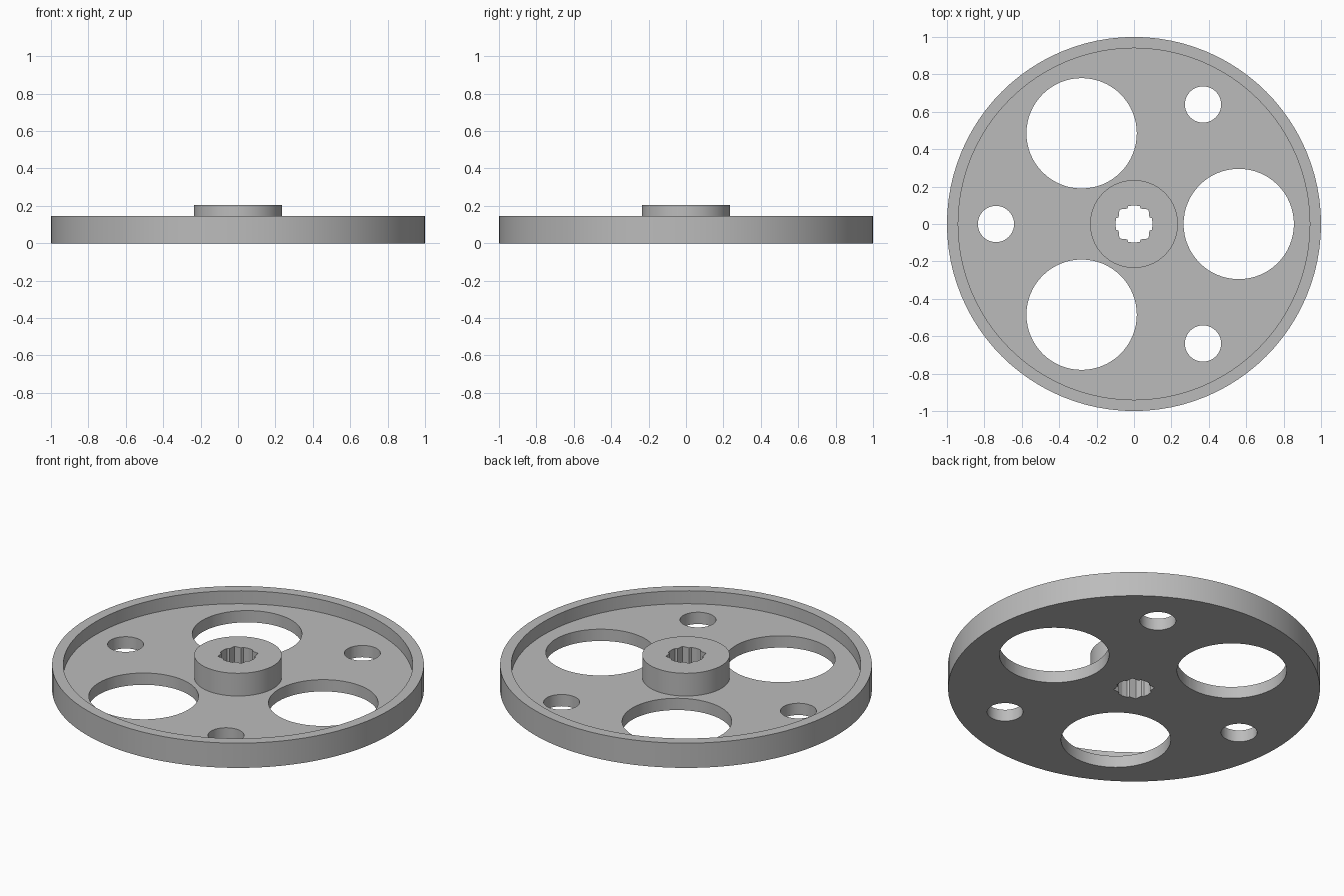
import bpy
import bmesh
import math
from mathutils import Matrix, Vector

cube = bpy.data.objects.get("Cube")
if cube:
    bpy.data.objects.remove(cube, do_unlink=True)

RIM_HEIGHT, FLOOR, HUB_HEIGHT = 0.147, 0.07, 0.205
RIM_INNER, HUB_RADIUS = 0.94, 0.235

grey = bpy.data.materials.new("plain grey")
grey.use_nodes = True
grey.diffuse_color = (0.5, 0.5, 0.5, 1)
grey.node_tree.nodes["Principled BSDF"].inputs["Base Color"].default_value = (0.5, 0.5, 0.5, 1)


def add_object(name, bm):
    bmesh.ops.recalc_face_normals(bm, faces=bm.faces)
    mesh = bpy.data.meshes.new(name)
    bm.to_mesh(mesh)
    bm.free()
    mesh.materials.append(grey)
    obj = bpy.data.objects.new(name, mesh)
    bpy.context.collection.objects.link(obj)
    return obj


def lathe(name, profile, segments):
    bm = bmesh.new()
    verts = [bm.verts.new((r, 0, z)) for r, z in profile]
    edges = [bm.edges.new(pair) for pair in zip(verts, verts[1:])]
    bmesh.ops.spin(bm, geom=verts + edges, cent=(0, 0, 0), axis=(0, 0, 1),
                   angle=math.tau, steps=segments, use_duplicate=False)
    bmesh.ops.remove_doubles(bm, verts=bm.verts, dist=0.0001)
    return add_object(name, bm)


def add_prism(bm, outline):
    # Tall prism that reaches through the whole wheel
    face = bm.faces.new([bm.verts.new((x, y, -0.1)) for x, y in outline])
    top = bmesh.ops.extrude_face_region(bm, geom=[face])["geom"]
    moved = [v for v in top if isinstance(v, bmesh.types.BMVert)]
    bmesh.ops.translate(bm, verts=moved, vec=(0, 0, 0.5))


def circle(cx, cy, radius, count):
    return [(cx + radius * math.cos(math.tau * i / count),
             cy + radius * math.sin(math.tau * i / count)) for i in range(count)]


# Dished wheel with raised rim and hub
wheel = lathe("wheel", [(0, 0), (1, 0), (1, RIM_HEIGHT), (RIM_INNER, RIM_HEIGHT),
                        (RIM_INNER, FLOOR), (HUB_RADIUS, FLOOR),
                        (HUB_RADIUS, HUB_HEIGHT), (0, HUB_HEIGHT)], 96)

# Three large openings and three small holes between them
bm = bmesh.new()
for k in range(3):
    a = math.tau * k / 3
    add_prism(bm, circle(0.56 * math.cos(a), 0.56 * math.sin(a), 0.295, 64))
    b = a + math.pi
    add_prism(bm, circle(0.738 * math.cos(b), 0.738 * math.sin(b), 0.097, 40))

# Fluted shaft bore: four arcs with a pointed corner between each pair
bore = []
for quarter in range(4):
    for degrees, radius in ((-24, 0.09), (-18, 0.1), (0, 0.1), (18, 0.1), (24, 0.09), (45, 0.11)):
        a = math.radians(90 * quarter + degrees)
        bore.append((radius * math.cos(a), radius * math.sin(a)))
add_prism(bm, bore)
cutter = add_object("hole_cutter", bm)
cutter.hide_render = True

# Cut the holes, then drop the helper
cut = wheel.modifiers.new("holes", 'BOOLEAN')
cut.operation = 'DIFFERENCE'
cut.solver = 'EXACT'
cut.object = cutter
bpy.context.view_layer.objects.active = wheel
for obj in bpy.context.selected_objects:
    obj.select_set(False)
wheel.select_set(True)
bpy.ops.object.modifier_apply(modifier=cut.name)
bpy.data.objects.remove(cutter, do_unlink=True)

# Smooth round walls, crisp edges
bpy.ops.object.shade_smooth_by_angle(angle=math.radians(20))
